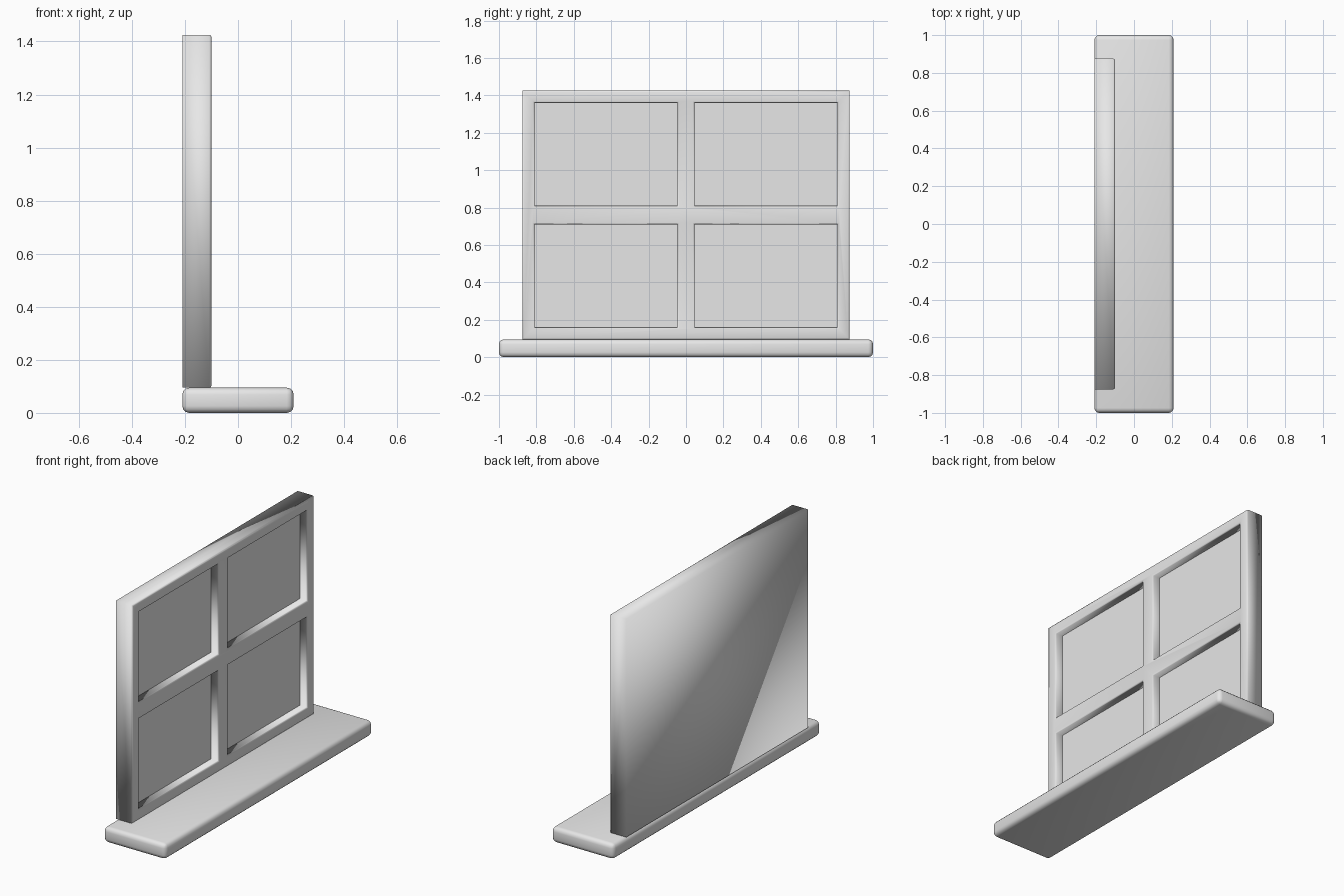
import bpy
import bmesh

cube = bpy.data.objects.get("Cube")
if cube:
    bpy.data.objects.remove(cube, do_unlink=True)

FRONT, PANE, BACK = -0.10, -0.15, -0.21

paint = bpy.data.materials.new("light_grey_paint")
paint.use_nodes = True
grey = (0.8, 0.8, 0.8, 1)
paint.diffuse_color = grey
paint.node_tree.nodes["Principled BSDF"].inputs["Base Color"].default_value = grey


def finish(name, bm):
    """Turn a bmesh into a smooth-shaded painted object."""
    bmesh.ops.recalc_face_normals(bm, faces=bm.faces)
    for f in bm.faces:
        f.smooth = True
    mesh = bpy.data.meshes.new(name)
    bm.to_mesh(mesh)
    bm.free()
    mesh.materials.append(paint)
    obj = bpy.data.objects.new(name, mesh)
    bpy.context.collection.objects.link(obj)
    return obj


# Sill: a long board with rounded edges
bm = bmesh.new()
bmesh.ops.create_cube(bm, size=1)
for v in bm.verts:
    v.co.x *= 0.42
    v.co.y *= 2
    v.co.z = (v.co.z + 0.5) * 0.095
bmesh.ops.bevel(bm, geom=bm.edges[:], offset=0.026, segments=3,
                profile=0.5, affect='EDGES')
finish("window_sill", bm)

# Window front: a grid whose odd cells become the four panes
ys = [-0.875, -0.81, -0.045, 0.045, 0.81, 0.875]
zs = [0.095, 0.16, 0.71, 0.81, 1.36, 1.425]
bm = bmesh.new()
grid = [[bm.verts.new((FRONT, y, z)) for z in zs] for y in ys]
panes = []
for i in range(5):
    for j in range(5):
        face = bm.faces.new((grid[i][j], grid[i + 1][j],
                             grid[i + 1][j + 1], grid[i][j + 1]))
        if i % 2 and j % 2:
            panes.append(face)

# Side walls and back of the window
rim = [e for e in bm.edges if e.is_boundary]
walls = bmesh.ops.extrude_edge_only(bm, edges=rim)["geom"]
back_edges = [g for g in walls if isinstance(g, bmesh.types.BMEdge)
              and g.is_boundary]
for v in {v for e in back_edges for v in e.verts}:
    v.co.x = BACK
bmesh.ops.contextual_create(bm, geom=back_edges)

# Sink the panes behind the frame, with a crisp line around each
sunk = bmesh.ops.extrude_discrete_faces(bm, faces=panes)["faces"]
for f in sunk:
    for v in f.verts:
        v.co.x = PANE
    for e in f.edges:
        e.smooth = False

# Soften the front edges of the frame, outside and around the openings
bm.normal_update()
soft = [e for e in bm.edges
        if all(abs(v.co.x - FRONT) < 1e-4 for v in e.verts)
        and len(e.link_faces) == 2 and e.calc_face_angle(0) > 1]
bmesh.ops.bevel(bm, geom=soft, offset=0.008, segments=2,
                profile=0.5, affect='EDGES')

# Merge straight-run points so the walls and back stay clean
bmesh.ops.dissolve_limit(bm, angle_limit=0.01, verts=bm.verts[:],
                         edges=[e for e in bm.edges if e.smooth])
finish("window_frame", bm)
